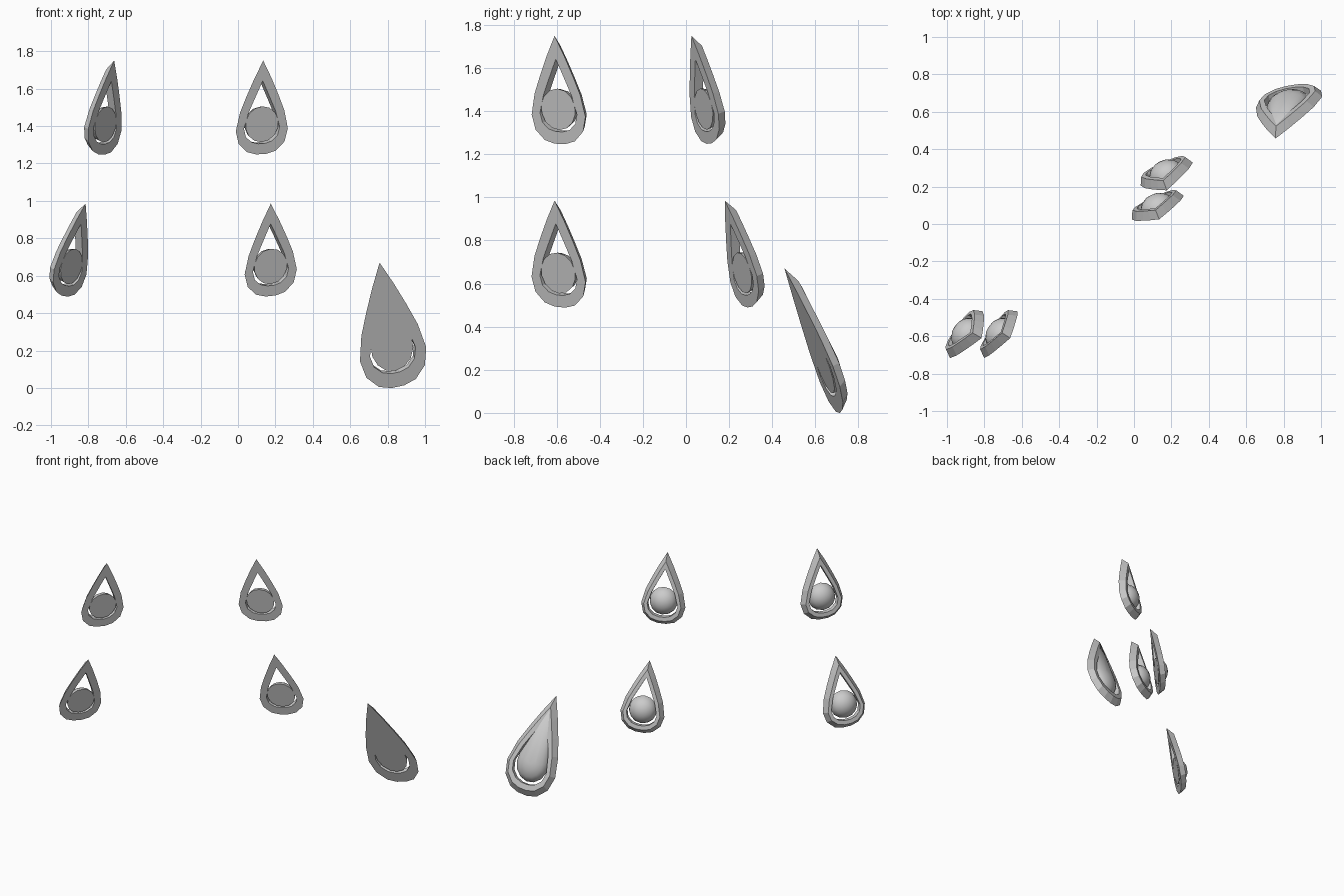
import bpy, bmesh, math
from mathutils import Vector, Matrix

if "Cube" in bpy.data.objects:
    bpy.data.objects.remove(bpy.data.objects["Cube"])

# Half outlines of the teardrop (across, along), tip first
OUTER = [(0, .345), (.05, .25), (.092, .16), (.13, .07), (.153, -.03),
         (.135, -.1), (.085, -.147), (.03, -.162)]
INNER = [(0, .235), (.024, .185), (.05, .13), (.08, .065), (.105, -.02),
         (.093, -.065), (.06, -.094), (.02, -.105)]
DEPTH, RADIUS, BULGE = .045, .097, .082


def closed(half):
    """Mirror a half outline into a full loop."""
    return half + [(-x, y) for x, y in reversed(half[1:])]


def finish(bm, name, matrix, smooth=False):
    bm.transform(matrix)
    bmesh.ops.recalc_face_normals(bm, faces=bm.faces)
    mesh = bpy.data.meshes.new(name)
    bm.to_mesh(mesh)
    bm.free()
    ob = bpy.data.objects.new(name, mesh)
    bpy.context.collection.objects.link(ob)
    if smooth:
        bpy.ops.object.select_all(action='DESELECT')
        ob.select_set(True)
        bpy.context.view_layer.objects.active = ob
        bpy.ops.object.shade_smooth_by_angle(angle=math.radians(40))


def frame(name, matrix):
    """Teardrop ring: flat front, outer side bevelled towards the back."""
    bm = bmesh.new()
    outer, inner = closed(OUTER), closed(INNER)
    back = [((a[0] + b[0]) / 2, (a[1] + b[1]) / 2) for a, b in zip(outer, inner)]
    loops = [[bm.verts.new((x, y, z)) for x, y in pts] for pts, z in
             ((outer, 0), (back, DEPTH), (inner, DEPTH), (inner, 0))]
    n = len(outer)
    for k in range(4):
        a, b = loops[k], loops[(k + 1) % 4]
        for i in range(n):
            j = (i + 1) % n
            bm.faces.new((a[i], a[j], b[j], b[i]))
    finish(bm, name, matrix)


def dome(name, matrix, pointed=False):
    """Half ball with a flat front; pointed domes taper up to the tip."""
    bm = bmesh.new()
    seg = 14
    for k in range(4):
        t = k * math.pi / 8
        for i in range(seg):
            a = 2 * math.pi * (i + .5) / seg
            r = RADIUS * math.cos(t)
            bm.verts.new((r * math.cos(a), r * math.sin(a), BULGE * math.sin(t)))
    bm.verts.new((0, 0, BULGE))
    if pointed:
        bm.verts.new((0, .31, 0))
        bm.verts.new((0, .27, DEPTH + .005))
    bmesh.ops.convex_hull(bm, input=bm.verts[:])
    finish(bm, name, matrix, True)


def placement(tip, up, across, scale):
    """Local axes: x across, y towards the tip, z to the back."""
    v = Vector(up).normalized()
    u = Vector(across)
    u = (u - v * u.dot(v)).normalized()
    w = v.cross(u)
    origin = Vector(tip) - v * .345 * scale[1]
    m = Matrix((u * scale[0], v * scale[1], w * scale[2])).transposed().to_4x4()
    m.translation = origin
    return m


LEFT, RIGHT, ONE = (.58, .81, 0), (.905, .42, 0), (1, 1, 1)
PARTS = [
    ("lower_left", (-.815, -.61, .985), (.075, -.017, .335), LEFT, ONE),
    ("upper_left", (-.662, -.61, 1.75), (.046, -.017, .34), LEFT, ONE),
    ("upper_right", (.135, .025, 1.75), (.007, -.057, .34), RIGHT, ONE),
    ("lower_right", (.175, .18, .985), (0, -.08, .335), RIGHT, ONE),
    ("large", (.757, .457, .67), (-.07, -.188, .475), (.964, .163, .207), (1.2, 1.42, .9)),
]
for name, tip, up, across, scale in PARTS:
    m = placement(tip, up, across, scale)
    frame(name + "_drop_frame", m)
    dome(name + "_drop_dome", m, name == "large")
